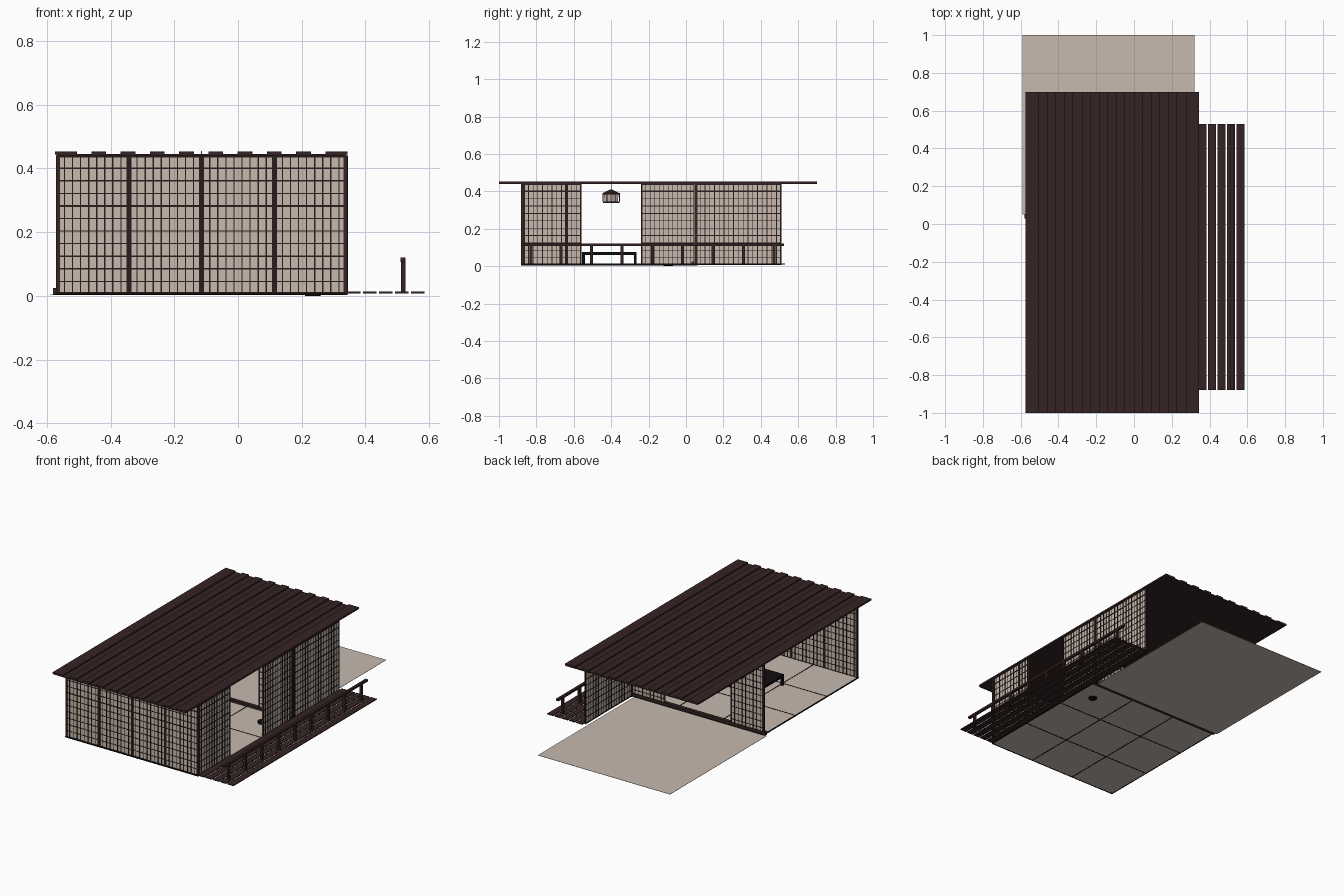
import bpy
import bmesh
import math
from mathutils import Matrix, Vector

cube = bpy.data.objects.get("Cube")
if cube:
    bpy.data.objects.remove(cube, do_unlink=True)


def material(name, rgb):
    m = bpy.data.materials.new(name)
    m.use_nodes = True
    m.diffuse_color = (*rgb, 1)
    m.node_tree.nodes["Principled BSDF"].inputs["Base Color"].default_value = (*rgb, 1)
    return m


BROWN = material("dark brown wood", (0.036, 0.017, 0.017))
LATTICE = material("lattice wood", (0.022, 0.012, 0.011))
TAN = material("pale tan paper", (0.58, 0.49, 0.42))
BLACK = material("black lacquer", (0.005, 0.004, 0.004))


def finish(name, bm, mat):
    mesh = bpy.data.meshes.new(name)
    bm.to_mesh(mesh)
    bm.free()
    mesh.materials.append(mat)
    ob = bpy.data.objects.new(name, mesh)
    bpy.context.collection.objects.link(ob)
    return ob


def boxes(name, mat, spans):
    """One object from boxes given as (x0, x1, y0, y1, z0, z1)."""
    bm = bmesh.new()
    for x0, x1, y0, y1, z0, z1 in spans:
        centre = Vector((x0 + x1, y0 + y1, z0 + z1)) / 2
        size = Matrix.Diagonal((x1 - x0, y1 - y0, z1 - z0, 1))
        bmesh.ops.create_cube(bm, size=1, matrix=Matrix.Translation(centre) @ size)
    return finish(name, bm, mat)


def cone(name, mat, x, y, z0, z1, r0, r1, sides):
    bm = bmesh.new()
    place = Matrix.Translation((x, y, (z0 + z1) / 2)) @ Matrix.Rotation(math.pi / sides, 4, "Z")
    bmesh.ops.create_cone(bm, cap_ends=True, segments=sides, radius1=r0, radius2=r1,
                          depth=z1 - z0, matrix=place)
    return finish(name, bm, mat)


# Main outline of the room
LEFT, RIGHT, FRONT, BACK = -0.57, 0.342, -0.88, 0.05
BASE, TOP = 0.006, 0.44
MID_X, MID_Y = -0.115, -0.41


def paper_screen(name, along_x, fixed, a, b):
    """Paper sheet with a wooden grid on both sides."""
    def span(u0, u1, z0, z1, half):
        if along_x:
            return (u0, u1, fixed - half, fixed + half, z0, z1)
        return (fixed - half, fixed + half, u0, u1, z0, z1)

    boxes(name + "_paper", TAN, [span(a, b, BASE, TOP, 0.0015)])
    bars = []
    columns = round((b - a) / 0.025)
    for i in range(columns + 1):
        w = 0.004 if i in (0, columns) else 0.002
        u = a + (b - a) * i / columns
        u = min(max(u, a + w), b - w)
        bars.append(span(u - w, u + w, BASE, TOP, 0.004))
    rows = 11
    for j in range(rows + 1):
        w = 0.003 if j in (0, 7, 10, rows) else 0.0018
        z = min(max(BASE + (TOP - BASE) * j / rows, BASE + w), TOP - w)
        bars.append(span(a, b, z - w, z + w, 0.0035))
    boxes(name + "_lattice", LATTICE, bars)


# Front wall of four screens
quarter = (RIGHT - LEFT) / 4
for i in range(4):
    paper_screen(f"front_screen_{i + 1}", True, FRONT + 0.005,
                 LEFT + quarter * i, LEFT + quarter * (i + 1))

# Back wall with a wide opening
paper_screen("back_screen_right", True, BACK - 0.005, LEFT, LEFT + quarter)
paper_screen("back_screen_left", True, BACK - 0.005, RIGHT - quarter, RIGHT)

# Side wall with a doorway onto the veranda
wall_x = RIGHT - 0.005
for i, (a, b) in enumerate([(FRONT + 0.012, -0.64), (-0.64, -0.56), (-0.24, BACK), (BACK, 0.51)]):
    paper_screen(f"side_screen_{i + 1}", False, wall_x, a, b)

# Posts
boxes("wall_posts", BROWN, [
    (x - 0.006, x + 0.006, y - 0.006, y + 0.006, 0.004, TOP)
    for x, y in [(LEFT + 0.005, FRONT + 0.005), (RIGHT - 0.005, FRONT + 0.005),
                 (RIGHT - 0.003, BACK + 0.005), (LEFT + 0.005, BACK - 0.006)]])

# Floor mats with dark borders
tiles, strips = [], []
step_x, step_y = (RIGHT - LEFT) / 3, (BACK - FRONT) / 3
for i in range(3):
    for j in range(3):
        x, y = LEFT + i * step_x, FRONT + j * step_y
        tiles.append((x, x + step_x, y, y + step_y, 0.005, 0.009))
for i in range(4):
    x, y = LEFT + i * step_x, FRONT + i * step_y
    strips.append((x - 0.003, x + 0.003, FRONT, BACK, 0.004, 0.010))
    strips.append((LEFT, RIGHT, y - 0.003, y + 0.003, 0.004, 0.010))
boxes("floor_mats", TAN, tiles)
boxes("mat_borders", BLACK, strips)

# Back threshold beam and garden ground
boxes("back_threshold", BROWN, [(-0.58, RIGHT, 0.03, 0.052, 0.003, 0.025)])
boxes("garden_ground", TAN, [(-0.59, 0.32, 0.05, 1.0, 0.003, 0.0045)])

# Roof boards: thin lower sheet and raised planks
boxes("roof_sheet", BROWN, [(-0.57, 0.34, -1.0, 0.7, 0.440, 0.445)])
planks = []
for i in range(10):
    x = -0.552 + i * 0.0918
    x0, x1 = x + 0.0 - (0.023 if i == 0 else 0), x + 0.046
    planks.append((x0, x1 + (0.022 if i == 9 else 0), -1.0, 0.7, 0.443, 0.453))
planks[-1] = (planks[-1][0], 0.343, *planks[-1][2:])
boxes("roof_planks", BROWN, planks)

# Veranda deck
boxes("veranda_deck", BROWN, [
    (0.343 + i * 0.05, 0.385 + i * 0.05, FRONT, 0.53, 0.008, 0.013) for i in range(5)])

# Railing
boxes("railing_posts", BROWN, [
    (0.511, 0.525, -0.838 + i * 0.1625, -0.822 + i * 0.1625, 0.011, 0.11) for i in range(9)])
boxes("railing_top", BROWN, [(0.51, 0.526, FRONT, 0.525, 0.107, 0.12)])

# Low table
tx, ty = 0.17, 0.145
boxes("table_top", BLACK, [(MID_X - tx, MID_X + tx, MID_Y - ty, MID_Y + ty, 0.06, 0.076)])
boxes("table_legs", BLACK, [
    (x - 0.007, x + 0.007, y - 0.007, y + 0.007, 0.009, 0.062)
    for x in (MID_X - tx + 0.007, MID_X + tx - 0.007)
    for y in (MID_Y - ty + 0.007, MID_Y + ty - 0.007)])

# Hanging lantern
ly = -0.40
cone("lantern_shade", TAN, MID_X, ly, 0.345, 0.386, 0.040, 0.046, 6)
cone("lantern_base", BROWN, MID_X, ly, 0.339, 0.347, 0.051, 0.051, 6)
cone("lantern_rim", BROWN, MID_X, ly, 0.384, 0.391, 0.054, 0.054, 6)
cone("lantern_cap", BROWN, MID_X, ly, 0.391, 0.410, 0.050, 0.006, 6)
cone("lantern_cord", TAN, MID_X, ly, 0.408, 0.4545, 0.0015, 0.0015, 6)
ribs = []
for k in range(6):
    a = math.radians(60 * k + 30)
    x, y = MID_X + 0.044 * math.cos(a), ly + 0.044 * math.sin(a)
    ribs.append((x - 0.002, x + 0.002, y - 0.002, y + 0.002, 0.345, 0.386))
boxes("lantern_ribs", BROWN, ribs)

# Small round brazier set in the floor
cone("floor_brazier", BLACK, 0.235, -0.095, 0.0, 0.02, 0.025, 0.028, 16)
